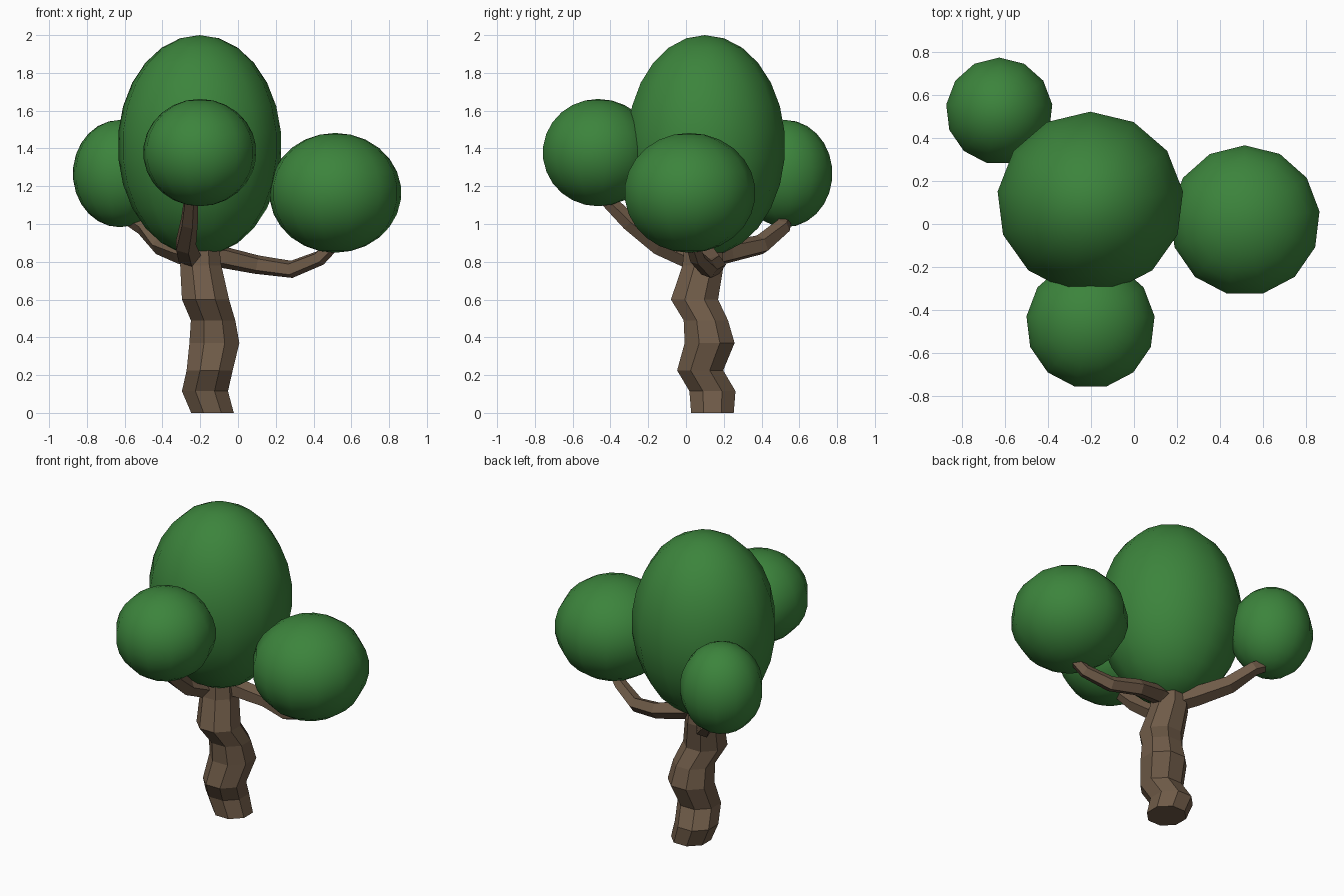
import bpy, bmesh, math
from mathutils import Vector

if "Cube" in bpy.data.objects:
    bpy.data.objects.remove(bpy.data.objects["Cube"])


def material(name, color):
    m = bpy.data.materials.new(name)
    m.diffuse_color = (*color, 1)
    m.use_nodes = True
    m.node_tree.nodes["Principled BSDF"].inputs["Base Color"].default_value = m.diffuse_color
    return m


bark = material("bark", (0.16, 0.105, 0.065))
leaf = material("leaf", (0.045, 0.23, 0.045))


def finish(bm, name, mat, smooth):
    bmesh.ops.recalc_face_normals(bm, faces=bm.faces)
    for f in bm.faces:
        f.smooth = smooth
    me = bpy.data.meshes.new(name)
    bm.to_mesh(me)
    bm.free()
    me.materials.append(mat)
    ob = bpy.data.objects.new(name, me)
    bpy.context.collection.objects.link(ob)
    return ob


def limb(name, points, sides, level_rings=False):
    """Faceted tube through (x, y, z, radius) points."""
    bm = bmesh.new()
    pos = [Vector(p[:3]) for p in points]
    rings = []
    for i, p in enumerate(pos):
        d = (pos[min(i + 1, len(pos) - 1)] - pos[max(i - 1, 0)]).normalized()
        if level_rings:
            u, v = Vector((1, 0, 0)), Vector((0, 1, 0))
        else:
            u = d.cross(Vector((0, 0, 1))).normalized()
            v = u.cross(d)
        ring = []
        for k in range(sides):
            a = 2 * math.pi * (k + 0.5) / sides
            ring.append(bm.verts.new(p + points[i][3] * (u * math.cos(a) + v * math.sin(a))))
        rings.append(ring)
    for a, b in zip(rings, rings[1:]):
        for k in range(sides):
            n = (k + 1) % sides
            bm.faces.new((a[k], a[n], b[n], b[k]))
    bm.faces.new(rings[0])
    bm.faces.new(rings[-1])
    return finish(bm, name, bark, False)


def crown(name, center, radii):
    """Smooth foliage ball with 13 segments."""
    bm = bmesh.new()
    bmesh.ops.create_uvsphere(bm, u_segments=13, v_segments=13, radius=1)
    for v in bm.verts:
        v.co = Vector(c + r * x for c, r, x in zip(center, radii, v.co))
    return finish(bm, name, leaf, True)


# Crooked trunk, running up into the main crown
limb("trunk", [
    (-0.135, 0.14, 0.0, 0.122), (-0.175, 0.14, 0.115, 0.132),
    (-0.15, 0.075, 0.225, 0.132), (-0.125, 0.125, 0.37, 0.143),
    (-0.132, 0.105, 0.49, 0.127), (-0.172, 0.045, 0.6, 0.135),
    (-0.197, 0.09, 0.78, 0.118), (-0.2, 0.09, 0.95, 0.1)], 8, True)

# Three branches
limb("right_branch", [
    (-0.2, 0.09, 0.83, 0.062), (-0.08, 0.12, 0.825, 0.06), (0.1, 0.16, 0.785, 0.052),
    (0.28, 0.12, 0.76, 0.048), (0.43, 0.06, 0.82, 0.042), (0.52, 0.03, 0.91, 0.036)], 5)
limb("back_left_branch", [
    (-0.2, 0.09, 0.82, 0.065), (-0.3, 0.22, 0.85, 0.062), (-0.41, 0.4, 0.89, 0.055),
    (-0.5, 0.51, 0.985, 0.045), (-0.61, 0.53, 1.05, 0.038)], 5)
limb("front_branch", [
    (-0.22, 0.09, 0.82, 0.065), (-0.26, 0.0, 0.835, 0.065), (-0.28, -0.14, 0.89, 0.058),
    (-0.26, -0.3, 1.01, 0.048), (-0.25, -0.42, 1.13, 0.04)], 5)

# Foliage
crown("main_crown", (-0.203, 0.1, 1.416), (0.437, 0.425, 0.584))
crown("right_crown", (0.515, 0.016, 1.165), (0.352, 0.352, 0.317))
crown("front_crown", (-0.202, -0.465, 1.378), (0.302, 0.302, 0.284))
crown("back_left_crown", (-0.626, 0.525, 1.267), (0.25, 0.25, 0.284))
